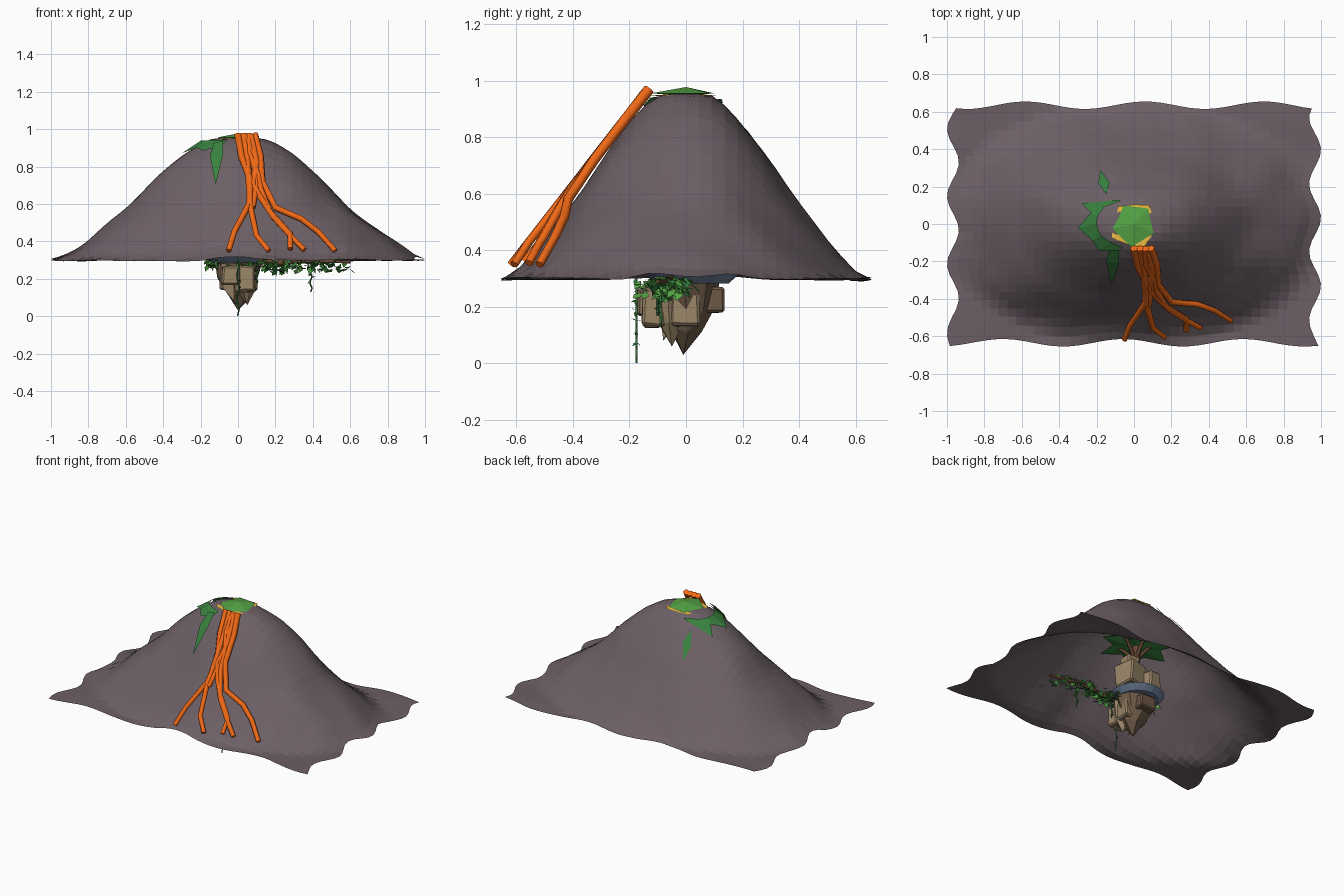
import bpy, bmesh, math, random
from mathutils import Vector, noise

if "Cube" in bpy.data.objects:
    bpy.data.objects.remove(bpy.data.objects["Cube"])

random.seed(4)

def mat(name, c):
    m = bpy.data.materials.new(name)
    m.diffuse_color = (*c, 1)
    m.use_nodes = True
    m.node_tree.nodes["Principled BSDF"].inputs["Base Color"].default_value = m.diffuse_color
    return m

ASH = mat("ash_rock", (.15, .115, .13))
LAVA = mat("lava", (.87, .14, .008))
LEAF = mat("leaf", (.09, .37, .06))
DARK = mat("dark_leaf", (.04, .22, .05))
YELLOW = mat("yellow_leaf", (.85, .5, .05))
TAN = mat("tan_rock", (.33, .24, .14))
BROWN = mat("brown_rock", (.15, .1, .06))
WOOD = mat("bark", (.12, .06, .03))
WATER = mat("water", (.15, .21, .32))

def finish(bm, name, m):
    me = bpy.data.meshes.new(name)
    bm.to_mesh(me)
    bm.free()
    me.materials.append(m)
    ob = bpy.data.objects.new(name, me)
    bpy.context.collection.objects.link(ob)
    return ob

def tube(name, pts, r, m, sides=1, taper=1.0):
    cu = bpy.data.curves.new(name, 'CURVE')
    cu.dimensions = '3D'
    cu.bevel_depth, cu.bevel_resolution, cu.use_fill_caps = r, sides, True
    sp = cu.splines.new('POLY')
    sp.points.add(len(pts) - 1)
    for i, (p, c) in enumerate(zip(sp.points, pts)):
        p.co = (*c, 1)
        p.radius = 1 + (taper - 1) * i / (len(pts) - 1)
    cu.materials.append(m)
    ob = bpy.data.objects.new(name, cu)
    bpy.context.collection.objects.link(ob)
    bpy.ops.object.select_all(action='DESELECT')
    bpy.context.view_layer.objects.active = ob
    ob.select_set(True)
    bpy.ops.object.convert(target='MESH')

# Mountain: open height-field shell with a wavy hem
PROFILE = [(0, .955), (.13, .952), (.2, .925), (.31, .855), (.45, .735),
           (.6, .585), (.8, .42), (.92, .335), (1, .3), (3, .298)]

def height(x, y):
    r = (abs(x) ** 2.2 + abs(y / .64) ** 2.2) ** (1 / 2.2)
    for (a, za), (b, zb) in zip(PROFILE, PROFILE[1:]):
        if r <= b:
            z = za + (zb - za) * (r - a) / (b - a)
            break
    bump = noise.noise(Vector((x * 4, y * 4, 1.7)))
    return z + bump * .03 * min(1, max(0, (r - .15) * 3)) * (1 if r < .9 else .5)

bm = bmesh.new()
NX, NY = 40, 28
rows = []
for j in range(NY + 1):
    row = []
    for i in range(NX + 1):
        u, v = 2 * i / NX - 1, 2 * j / NY - 1
        x = u * (.968 + .032 * math.sin(v * 11 + u) * abs(u) ** 6)
        y = v * (.635 + .02 * math.sin(u * 9.5 + v) * abs(v) ** 6)
        row.append(bm.verts.new((x, y, height(x, y))))
    rows.append(row)
for a, b in zip(rows, rows[1:]):
    for i in range(NX):
        bm.faces.new((a[i], a[i + 1], b[i + 1], b[i]))
finish(bm, "mountain_shell", ASH)

# Lava strands running down the front (x, z); y follows the slope
STRANDS = [
    [(0, .97), (.02, .85), (.07, .72), (.06, .6), (-.02, .45), (-.05, .35)],
    [(.03, .97), (.05, .85), (.06, .7), (.07, .57), (.1, .43), (.165, .35)],
    [(.06, .97), (.06, .87), (.11, .75), (.12, .68), (.17, .56), (.28, .44), (.28, .36)],
    [(.09, .97), (.12, .86), (.13, .72), (.2, .58), (.34, .52), (.43, .45), (.52, .35)],
    [(.07, .96), (.1, .82), (.08, .7), (.13, .62), (.19, .53), (.28, .43), (.355, .355)],
    [(.04, .96), (.09, .84), (.1, .7), (.08, .58)],
]
for k, s in enumerate(STRANDS):
    tube(f"lava_strand_{k}", [(x, -.13 - (.97 - z) / 1.27 + max(0, x - .12) * .25, z)
                              for x, z in s], .02, LAVA, 1, .75)

# Leaf crown breaking through the summit
def star(name, c, n, r0, r1, rise, m, thick=.01):
    bm = bmesh.new()
    top = bm.verts.new((c[0], c[1], c[2] + rise))
    low = bm.verts.new((c[0], c[1], c[2] - thick))
    ring = []
    for i in range(n):
        a = math.tau * i / n + .2
        r = (r0 if i % 2 else r1) * random.uniform(.92, 1.06)
        ring.append(bm.verts.new((c[0] + r * math.cos(a), c[1] + r * math.sin(a), c[2])))
    for i in range(n):
        bm.faces.new((top, ring[i], ring[(i + 1) % n]))
        bm.faces.new((low, ring[(i + 1) % n], ring[i]))
    finish(bm, name, m)

star("crown_top", (0, 0, .955), 10, .12, .095, .022, LEAF)
star("crown_yellow_leaves", (0, 0, .948), 9, .135, .11, .005, YELLOW)
star("canopy_upper", (-.02, 0, .8), 12, .22, .15, .1, LEAF)
star("canopy_lower", (-.03, 0, .7), 14, .26, .16, .08, DARK, .03)

# Leaf crescent and spikes on the upper left slope
def draped(name, rails, lift):
    bm = bmesh.new()
    vs = [[bm.verts.new((x, y, height(x, y) + lift)) for x, y in r] for r in rails]
    for a, b in zip(vs, vs[1:]):
        for i in range(len(a) - 1):
            bm.faces.new((a[i], a[i + 1], b[i + 1], b[i]))
    finish(bm, name, DARK)

draped("leaf_crescent", [[(-.07, .125), (-.08, .13)], [(-.16, .09), (-.28, .11)],
                         [(-.195, .04), (-.23, .06)], [(-.2, 0), (-.3, -.02)],
                         [(-.18, -.06), (-.22, -.09)], [(-.12, -.1), (-.19, -.14)],
                         [(-.06, -.125), (-.09, -.15)]], .014)
draped("leaf_spike_back", [[(-.18, .29), (-.179, .289)], [(-.19, .22), (-.13, .22)],
                           [(-.15, .16), (-.149, .16)]], .012)
draped("leaf_spike_front", [[(-.12, -.32), (-.119, -.319)], [(-.15, -.2), (-.08, -.21)],
                            [(-.13, -.14), (-.08, -.14)]], .03)

# Floating island: tapered spikes and chipped blocks
def spike(name, rings, tip, n, m):
    bm = bmesh.new()
    for x, y, z, r in rings:
        for i in range(n):
            a = math.tau * (i + random.uniform(-.2, .2)) / n
            q = r * random.uniform(.85, 1.12)
            bm.verts.new((x + q * math.cos(a), y + q * math.sin(a), z + random.uniform(-.01, .01)))
    bm.verts.new(tip)
    bmesh.ops.convex_hull(bm, input=bm.verts[:])
    finish(bm, name, m)

spike("island_core", [(0, 0, .29, .12), (0, 0, .2, .1), (.02, 0, .12, .06)], (.0, -.01, .03), 8, BROWN)
spike("island_spike_front", [(.03, -.06, .28, .07), (.04, -.05, .14, .05)], (.05, -.05, .06), 6, TAN)
spike("island_spike_side", [(-.05, -.04, .28, .06), (-.04, -.06, .16, .04)], (-.02, -.08, .08), 5, TAN)

def block(name, c, s, m, rot=0.0):
    bm = bmesh.new()
    bmesh.ops.create_cube(bm, size=1)
    for v in bm.verts:
        v.co = Vector([v.co[k] * s[k] * random.uniform(.88, 1.08) for k in range(3)])
    bmesh.ops.bevel(bm, geom=bm.edges[:], offset=.009, segments=1, affect='EDGES')
    ob = finish(bm, name, m)
    ob.location, ob.rotation_euler = c, (0, 0, rot)

BLOCKS = [(-.04, -.12, .22, .1, .1, .1), (.04, -.115, .2, .09, .08, .14),
          (.02, -.12, .155, .07, .06, .06), (-.06, -.02, .2, .07, .09, .12),
          (.07, .0, .19, .06, .1, .12), (.05, .02, .43, .14, .15, .16),
          (-.06, .09, .39, .1, .09, .15), (-.04, -.06, .36, .13, .12, .12),
          (.03, .0, .54, .09, .09, .09)]
for k, b in enumerate(BLOCKS):
    block(f"island_block_{k}", b[:3], b[3:], TAN, random.uniform(-.2, .2))
block("island_brown_block", (-.01, .085, .225), (.12, .1, .09), BROWN)

# Pond disc with leafy rim around the island
bm = bmesh.new()
bmesh.ops.create_cone(bm, cap_ends=True, segments=18, radius1=.13, radius2=.17, depth=.035)
finish(bm, "pond", WATER).location = (-.01, .02, .3)

# Tree trunk, boughs and the long side root
tube("trunk", [(0, 0, .3), (.02, 0, .45), (-.01, .01, .6), (-.02, 0, .78)], .038, WOOD, 1, .6)
for k, (x, y) in enumerate([(.14, .05), (-.15, .08), (.05, -.15), (-.1, -.12), (0, .16)]):
    tube(f"bough_{k}", [(-.01, 0, .58), (x * .5, y * .5, .67), (x, y, .73)], .016, WOOD, 0, .4)
ROOT = [Vector(p) for p in ((.03, -.03, .31), (.2, -.07, .285), (.38, -.06, .295), (.6, -.1, .29))]
tube("side_root", ROOT, .02, WOOD, 1, .4)

# Leaves: folded diamonds gathered into clusters
def leaves(name, spots, size, m):
    bm = bmesh.new()
    for p in spots:
        d = Vector((random.uniform(-1, 1), random.uniform(-1, 1), random.uniform(-1.1, .2))).normalized()
        w = d.cross(Vector((.3, .2, 1))).normalized() * size * .32
        s = size * random.uniform(.7, 1.2)
        a, b, c, e = [bm.verts.new(q) for q in (p, p + d * s * .5 + w, p + d * s, p + d * s * .5 - w)]
        bm.faces.new((a, b, c))
        bm.faces.new((a, c, e))
    finish(bm, name, m)

def along_root():
    t = random.uniform(.6, 2.99)
    i = int(t)
    return ROOT[i].lerp(ROOT[i + 1], t - i) + Vector(
        (0, random.uniform(-.06, .06), random.uniform(-.04, .015)))

leaves("root_leaves", [along_root() for _ in range(80)], .05, LEAF)
leaves("root_dark_leaves", [along_root() for _ in range(50)], .05, DARK)
rim = [Vector((.16 * math.cos(a), -.01 + .15 * math.sin(a), random.uniform(.27, .31)))
       for a in [random.uniform(2.6, 6.6) for _ in range(55)]]
leaves("rim_leaves", rim, .045, LEAF)

# Hanging vines
for k, (x, y, top, low) in enumerate([(0, -.175, .3, .002), (.39, -.09, .29, .13),
                                      (.1, -.1, .29, .17), (.05, -.02, .28, .13)]):
    n = 8
    path = [Vector((x + .006 * math.sin(i * 2), y, top + (low - top) * i / n)) for i in range(n + 1)]
    tube(f"vine_{k}", path, .004, DARK, 0)
    leaves(f"vine_leaves_{k}", path[:-2] * 2, .022, DARK)
